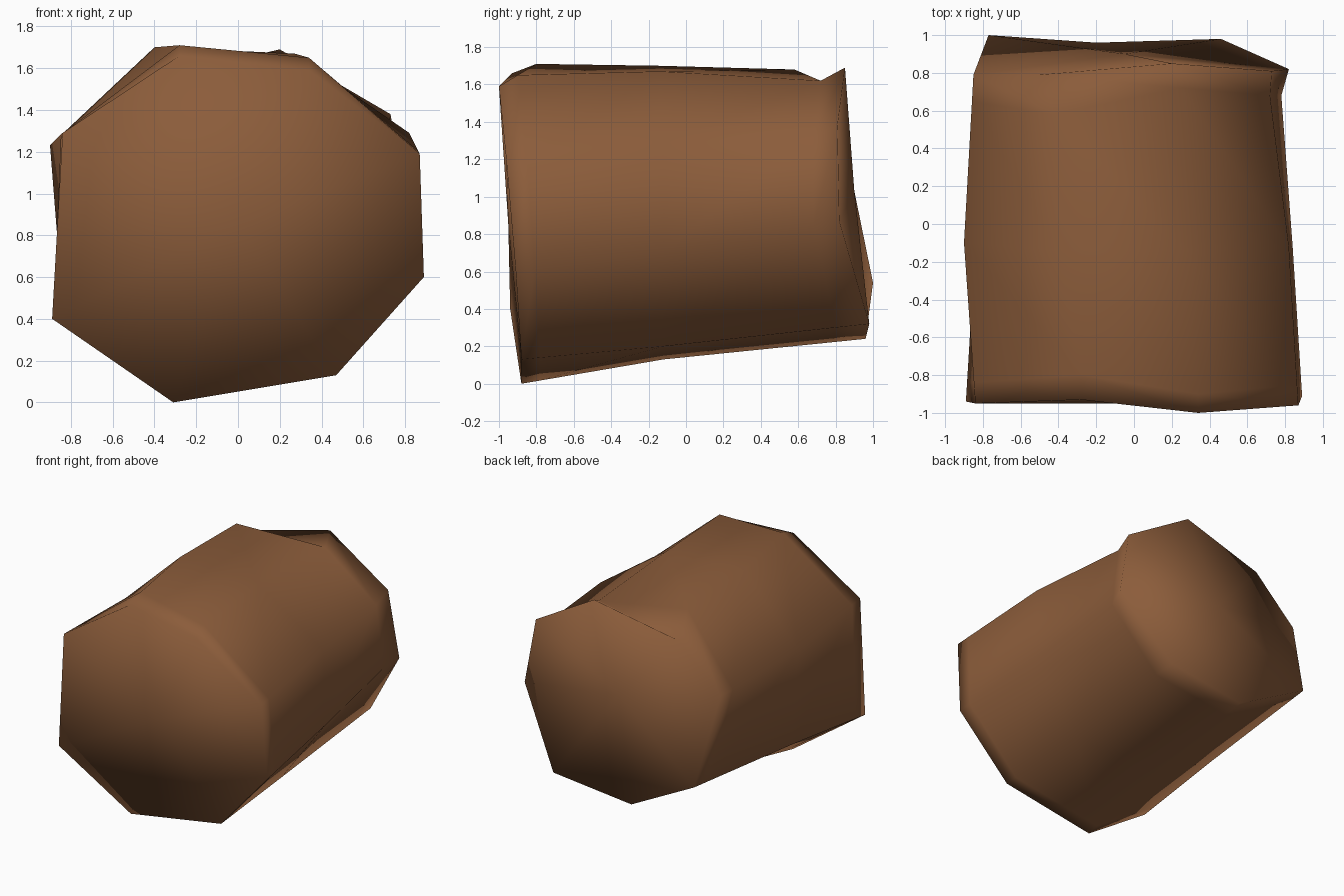
import bpy, bmesh
from mathutils import Vector

if "Cube" in bpy.data.objects:
    bpy.data.objects.remove(bpy.data.objects["Cube"])

# Cross-sections of the chunky log, eight corners each, running from the bottom round by +x
front = [(-.31, -.88, 0), (.47, -.88, .13), (.89, -.91, .60), (.87, -.96, 1.19),
         (.34, -1, 1.59), (-.28, -.93, 1.66), (-.84, -.95, 1.29), (-.89, -.94, .40)]
middle = [(-.25, -.12, .13), (.46, -.12, .20), (.84, -.12, .71), (.82, -.12, 1.29),
          (.27, -.14, 1.67), (-.40, -.14, 1.70), (-.90, -.10, 1.23), (-.84, -.12, .47)]
back = [(-.20, .96, .24), (.46, .98, .32), (.82, .82, .87), (.73, .81, 1.38),
        (.20, .85, 1.69), (-.50, .79, 1.53), (-.85, .79, 1.19), (-.77, 1.0, .54)]


def blend(a, b, t):
    return [Vector(p).lerp(Vector(q), t) for p, q in zip(a, b)]


# Rounded front shoulder
shoulder = blend(front, middle, .13)
shoulder[4] = Vector((.34, -.90, 1.65))
shoulder[5] = Vector((-.28, -.80, 1.71))

# Notch just in front of the raised back rim
notch = blend(middle, back, .84)
notch[2] = Vector((.78, .68, .83))
notch[3] = Vector((.72, .68, 1.31))
notch[4] = Vector((.25, .72, 1.62))
notch[5] = Vector((-.42, .58, 1.68))

bm = bmesh.new()
rings = [[bm.verts.new(p) for p in ring] for ring in (front, shoulder, middle, notch, back)]
for a, b in zip(rings, rings[1:]):
    for i in range(8):
        j = (i + 1) % 8
        bm.faces.new((a[i], a[j], b[j], b[i]))

# End caps
for ring, centre in ((rings[0], (0, -.95, .85)), (rings[-1], (-.05, .90, 1.03))):
    c = bm.verts.new(centre)
    for i in range(8):
        bm.faces.new((ring[i], ring[(i + 1) % 8], c))
bmesh.ops.recalc_face_normals(bm, faces=bm.faces)
for f in bm.faces:
    f.smooth = True

mesh = bpy.data.meshes.new("log_chunk")
bm.to_mesh(mesh)
bm.free()
log = bpy.data.objects.new("log_chunk", mesh)
bpy.context.collection.objects.link(log)

mat = bpy.data.materials.new("brown")
mat.diffuse_color = (.26, .108, .043, 1)
mat.use_nodes = True
mat.node_tree.nodes["Principled BSDF"].inputs["Base Color"].default_value = mat.diffuse_color
mesh.materials.append(mat)
